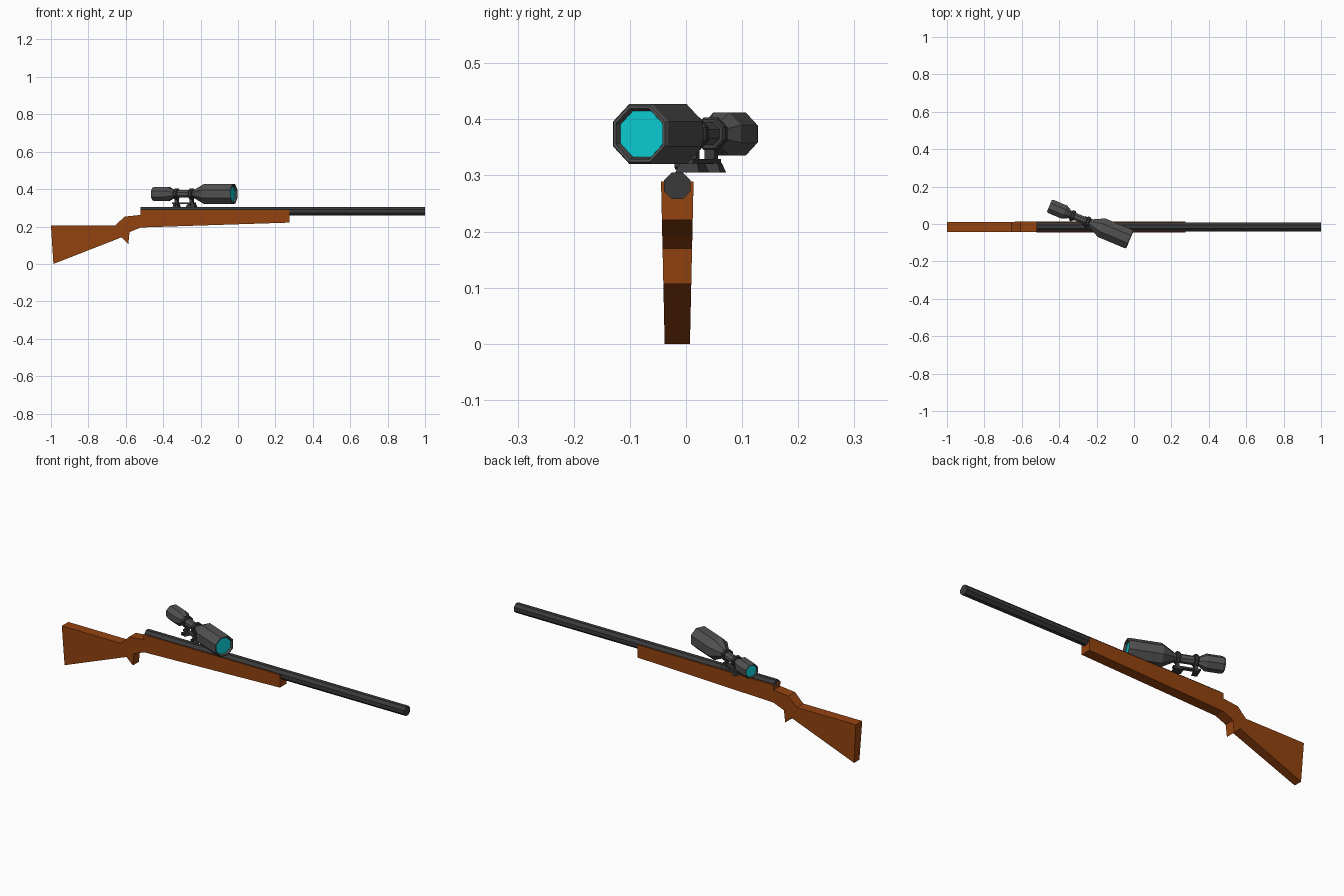
import bpy, bmesh, math
from mathutils import Matrix, Vector

cube = bpy.data.objects.get("Cube")
if cube:
    bpy.data.objects.remove(cube, do_unlink=True)


def material(name, rgb):
    m = bpy.data.materials.new(name)
    m.use_nodes = True
    m.diffuse_color = (*rgb, 1)
    m.node_tree.nodes["Principled BSDF"].inputs["Base Color"].default_value = (*rgb, 1)
    return m


WOOD = material("brown wood", (0.30, 0.056, 0.005))
STEEL = material("dark steel", (0.042, 0.042, 0.044))
GREY = material("scope grey", (0.082, 0.082, 0.082))
MOUNT = material("mount grey", (0.045, 0.045, 0.045))
GLASS = material("cyan glass", (0.003, 0.60, 0.65))


def finish(name, bm, mat, matrix=Matrix()):
    bmesh.ops.recalc_face_normals(bm, faces=bm.faces)
    bm.transform(matrix)
    mesh = bpy.data.meshes.new(name)
    bm.to_mesh(mesh)
    bm.free()
    mesh.materials.append(mat)
    ob = bpy.data.objects.new(name, mesh)
    bpy.context.collection.objects.link(ob)
    return ob


def octagon_lathe(name, profile, mat, matrix=Matrix()):
    """Eight-sided solid along x from (position, half height across flats)."""
    bm = bmesh.new()
    rings = []
    for x, apothem in profile:
        r = apothem / math.cos(math.pi / 8)
        angles = [math.pi / 8 + i * math.pi / 4 for i in range(8)]
        rings.append([bm.verts.new((x, r * math.cos(a), r * math.sin(a))) for a in angles])
    for a, b in zip(rings, rings[1:]):
        for i in range(8):
            j = (i + 1) % 8
            bm.faces.new((a[i], a[j], b[j], b[i]))
    bm.faces.new(rings[0])
    bm.faces.new(rings[-1])
    return finish(name, bm, mat, matrix)


def box(name, centre, size, mat, matrix=Matrix(), taper=1.0):
    """Box whose top is narrowed by taper."""
    bm = bmesh.new()
    bmesh.ops.create_cube(bm, size=1)
    for v in bm.verts:
        k = taper if v.co.z > 0 else 1
        v.co = Vector((v.co.x * size[0] * k, v.co.y * size[1] * k, v.co.z * size[2]))
        v.co += Vector(centre)
    return finish(name, bm, mat, matrix)


# Stock: side outline, slightly wider towards the top
MID_Y = -0.0155
outline = [(-1.0, 0.206), (-0.987, 0.0), (-0.623, 0.142), (-0.586, 0.107),
           (-0.580, 0.170), (-0.520, 0.195), (0.275, 0.221), (0.275, 0.289),
           (-0.520, 0.289), (-0.520, 0.262), (-0.607, 0.253), (-0.655, 0.206)]
bm = bmesh.new()
sides = []
for s in (-1, 1):
    sides.append([bm.verts.new((x, MID_Y + s * (0.0225 + 0.0065 * z / 0.289), z))
                  for x, z in outline])
    bm.faces.new(sides[-1])
for i in range(len(outline)):
    j = (i + 1) % len(outline)
    bm.faces.new((sides[0][i], sides[0][j], sides[1][j], sides[1][i]))
finish("stock", bm, WOOD)

# Barrel
octagon_lathe("barrel", [(-0.52, 0.0237), (1.0, 0.0237)], STEEL,
              Matrix.Translation((0, MID_Y, 0.2815)))

# Scope, turned off the barrel axis; local x runs from eyepiece to front lens
AXIS = Matrix.Translation((-0.4525, 0.097, 0.374)) @ Matrix.Rotation(math.radians(-22.7), 4, "Z")
octagon_lathe("scope_body", [
    (0.010, 0.029), (0.0, 0.031), (0.0, 0.034), (0.012, 0.038), (0.088, 0.038),
    (0.122, 0.020), (0.236, 0.020), (0.302, 0.0535), (0.460, 0.0535),
    (0.467, 0.050), (0.467, 0.045), (0.453, 0.041)], GREY, AXIS)
octagon_lathe("eyepiece_lens", [(0.008, 0.0292), (0.011, 0.0290)], GLASS, AXIS)
octagon_lathe("front_lens", [(0.451, 0.0408), (0.455, 0.0412)], GLASS, AXIS)

# Mount: two rings on posts, each with a clamp foot and side screw, joined by a rail
for label, s, foot in (("rear", 0.135, 0.014), ("front", 0.222, 0.024)):
    octagon_lathe(label + "_mount_ring", [(s - 0.010, 0.026), (s - 0.006, 0.029),
                                          (s + 0.006, 0.029), (s + 0.010, 0.026)], MOUNT, AXIS)
    box(label + "_mount_post", (s, 0, -0.037), (0.016, 0.020, 0.026), MOUNT, AXIS)
    box(label + "_clamp_foot", (s, 0, -0.060), (foot * 2, 0.046, 0.017), MOUNT, AXIS, 0.7)
    turn = Matrix.Translation((s, -0.020, -0.056)) @ Matrix.Rotation(math.radians(-90), 4, "Z")
    octagon_lathe(label + "_clamp_screw", [(0, 0.007), (0.012, 0.007)], MOUNT, AXIS @ turn)
box("mount_rail", (0.178, 0, -0.049), (0.13, 0.020, 0.009), MOUNT, AXIS)
